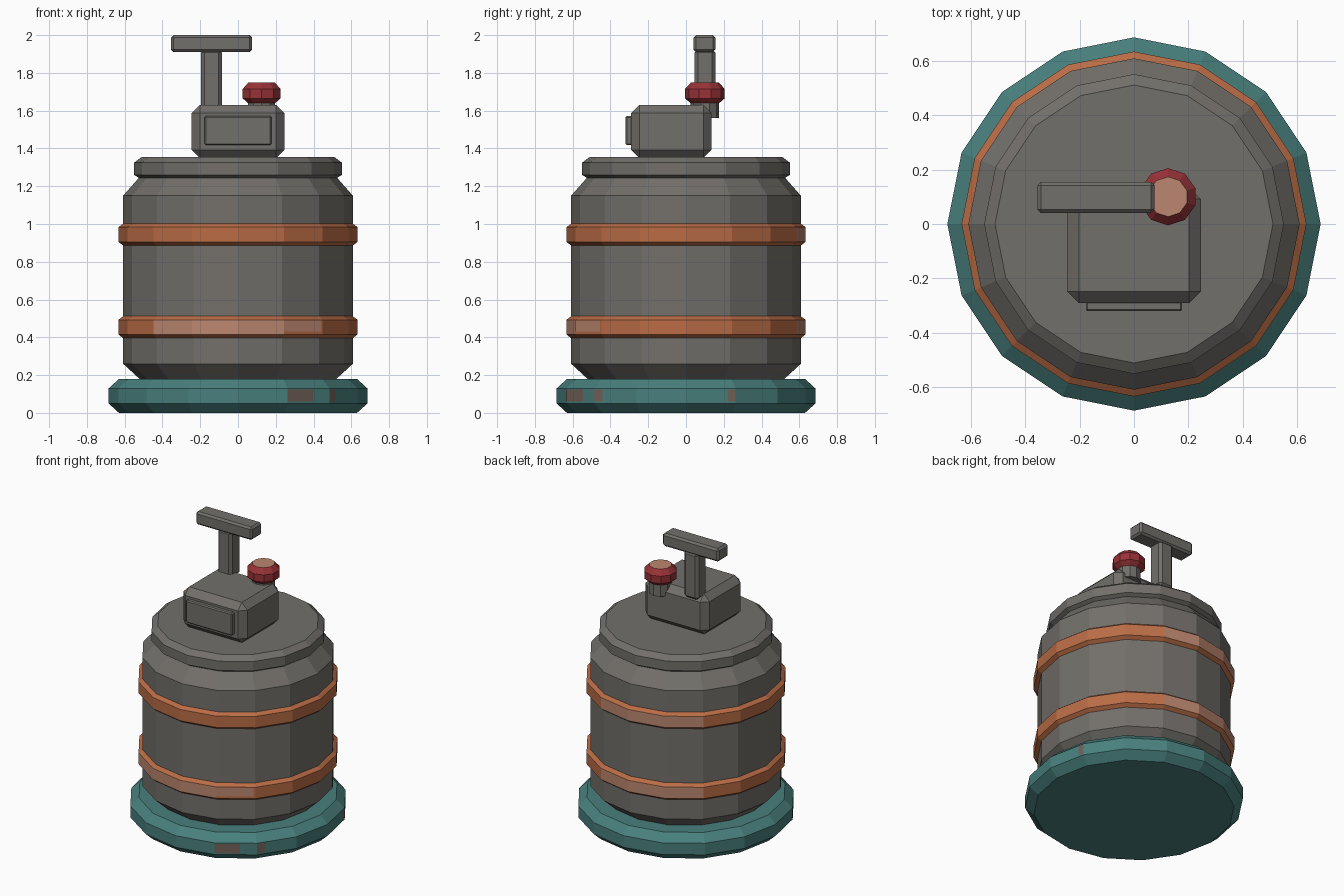
import bpy, bmesh, math
from mathutils import Vector

default = bpy.data.objects.get("Cube")
if default:
    bpy.data.objects.remove(default, do_unlink=True)


def material(name, rgb):
    m = bpy.data.materials.new(name)
    m.use_nodes = True
    m.diffuse_color = (*rgb, 1)
    m.node_tree.nodes["Principled BSDF"].inputs["Base Color"].default_value = (*rgb, 1)
    return m


GREY = material("warm grey metal", (0.17, 0.16, 0.145))
ORANGE = material("orange paint", (0.49, 0.15, 0.06))
PEACH = material("worn peach", (0.50, 0.24, 0.16))
TEAL = material("teal paint", (0.065, 0.215, 0.205))
RED = material("red paint", (0.31, 0.032, 0.038))
BROWN = material("worn brown", (0.17, 0.12, 0.10))


def finish(name, bm, mats):
    mesh = bpy.data.meshes.new(name)
    bm.normal_update()
    bm.to_mesh(mesh)
    bm.free()
    for m in mats:
        mesh.materials.append(m)
    ob = bpy.data.objects.new(name, mesh)
    bpy.context.collection.objects.link(ob)
    return ob


def lathe(name, profile, mats, sides=16, centre=(0, 0), turn=0.0, capped=True, rule=None):
    """Faceted turned part from (radius, height) pairs, bottom to top."""
    bm = bmesh.new()
    rings = []
    for r, z in profile:
        angles = [turn + math.tau * i / sides for i in range(sides)]
        rings.append([bm.verts.new((centre[0] + r * math.cos(a),
                                    centre[1] + r * math.sin(a), z)) for a in angles])
    for low, high in zip(rings, rings[1:]):
        for i in range(sides):
            j = (i + 1) % sides
            bm.faces.new((low[i], low[j], high[j], high[i]))
    if capped:
        bm.faces.new(rings[0][::-1])
        bm.faces.new(rings[-1])
    bm.normal_update()
    if rule:
        for f in bm.faces:
            f.material_index = int(rule(f))
    return finish(name, bm, mats)


def box(name, low, high, bevel, mat):
    """Chamfered block between two corners."""
    low, high = Vector(low), Vector(high)
    bm = bmesh.new()
    bmesh.ops.create_cube(bm, size=1)
    for v in bm.verts:
        v.co = (low + high) / 2 + v.co * (high - low)
    bmesh.ops.bevel(bm, geom=bm.edges[:], offset=bevel, segments=1, affect='EDGES')
    return finish(name, bm, [mat])


def patch(name, radius, side, start, end, z0, z1, mat):
    """Thin worn plate lying on one side of a 16-sided part."""
    a, b = [Vector((math.cos(t), math.sin(t), 0)) * (radius + 0.002)
            for t in (math.tau * side / 16, math.tau * (side + 1) / 16)]
    p, q = a.lerp(b, start), a.lerp(b, end)
    bm = bmesh.new()
    corners = [(p, z0), (q, z0), (q, z1), (p, z1)]
    bm.faces.new([bm.verts.new((c.x, c.y, z)) for c, z in corners])
    return finish(name, bm, [mat])


def worn_between(start, end):
    """Picks upright band faces whose direction lies between two angles."""
    def rule(f):
        c = f.calc_center_median()
        angle = math.degrees(math.atan2(c.y, c.x)) % 360
        return abs(f.normal.z) < 0.1 and any(s < angle < e for s, e in zip(start, end))
    return rule


# Drum: foot ring, body and lid
lathe("foot_ring", [(0.63, 0), (0.685, 0.05), (0.685, 0.13), (0.63, 0.18)], [TEAL])
lathe("drum_body", [(0.51, 0.17), (0.608, 0.26), (0.608, 1.15), (0.52, 1.25)], [GREY])
lathe("lid", [(0.51, 1.235), (0.55, 1.26), (0.55, 1.325), (0.51, 1.355)], [GREY])

# Painted bands with worn faces
for name, z, rule in (("lower_band", 0.39, worn_between((67, 225), (135, 292))),
                      ("upper_band", 0.88, worn_between((67,), (135,)))):
    lathe(name, [(0.6, z), (0.633, z + 0.025), (0.633, z + 0.103), (0.6, z + 0.128)],
          [ORANGE, PEACH], capped=False, rule=rule)
patch("band_wear", 0.633, 13, 0.0, 0.95, 0.43, 0.49, PEACH)

# Worn spots on the foot ring
for i, (side, start, end) in enumerate([(13, 0.0, 0.6), (14, 0.0, 0.2), (0, 0.85, 1.0)]):
    patch("foot_wear_%d" % i, 0.685, side, start, end, 0.06, 0.125, BROWN)

# Control housing with front panel
box("housing", (-0.245, -0.29, 1.35), (0.245, 0.135, 1.63), 0.043, GREY)
box("front_panel", (-0.177, -0.32, 1.417), (0.177, -0.27, 1.572), 0.007, GREY)

# Pump handle
box("handle_post", (-0.195, 0.045, 1.6), (-0.085, 0.155, 1.925), 0.018, GREY)
box("handle_bar", (-0.355, 0.04, 1.91), (0.075, 0.155, 2.0), 0.013, GREY)

# Valve knob
lathe("knob_stem", [(0.075, 1.56), (0.075, 1.645)], [GREY], 10, (0.125, 0.1), math.pi / 2)
lathe("knob", [(0.07, 1.635), (0.105, 1.665), (0.105, 1.715), (0.073, 1.75)], [RED, PEACH],
      10, (0.125, 0.1), math.pi / 2, rule=lambda f: f.normal.z > 0.95)
